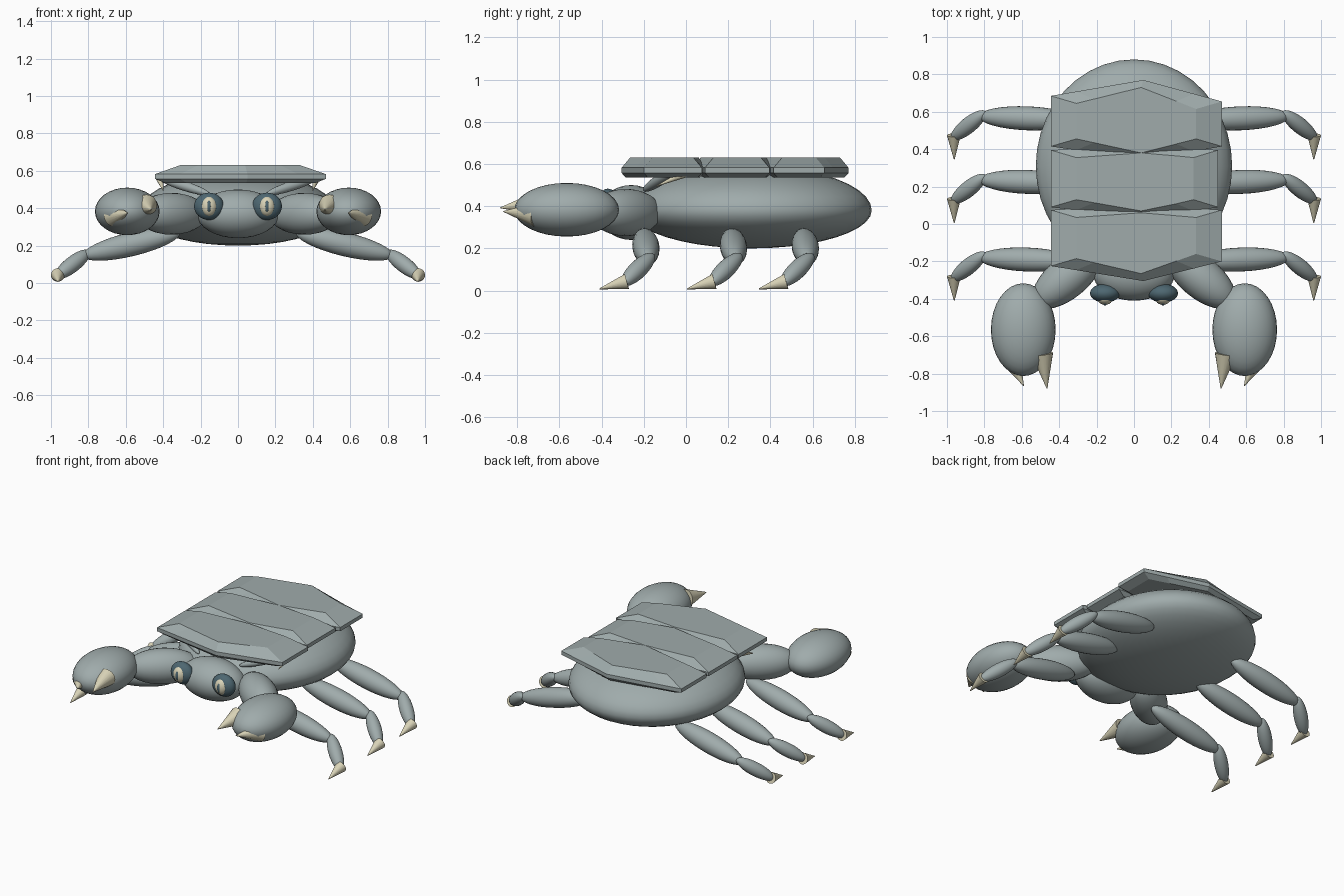
import bpy, bmesh, math
from mathutils import Vector, Matrix

if "Cube" in bpy.data.objects:
    bpy.data.objects.remove(bpy.data.objects["Cube"])


def material(name, rgb):
    m = bpy.data.materials.new(name)
    m.diffuse_color = (*rgb, 1)
    m.use_nodes = True
    m.node_tree.nodes["Principled BSDF"].inputs["Base Color"].default_value = m.diffuse_color
    return m


GREY = material("shell_grey", (0.35, 0.41, 0.41))
CREAM = material("claw_cream", (0.70, 0.66, 0.48))
BLUE = material("eye_blue", (0.075, 0.135, 0.165))


def finish(name, bm, mat, smooth=True):
    bmesh.ops.recalc_face_normals(bm, faces=bm.faces)
    me = bpy.data.meshes.new(name)
    bm.to_mesh(me)
    bm.free()
    me.materials.append(mat)
    ob = bpy.data.objects.new(name, me)
    bpy.context.collection.objects.link(ob)
    if smooth:
        bpy.ops.object.select_all(action='DESELECT')
        ob.select_set(True)
        bpy.context.view_layer.objects.active = ob
        bpy.ops.object.shade_smooth_by_angle(angle=math.radians(40))
    return ob


def ellipsoid(name, center, radii, mat=GREY, segs=32):
    bm = bmesh.new()
    bmesh.ops.create_uvsphere(bm, u_segments=segs, v_segments=segs // 2, radius=1)
    bm.transform(Matrix.Translation(center) @ Matrix.Diagonal((*radii, 1)))
    return finish(name, bm, mat)


def limb(name, a, b, r, mat=GREY):
    """Ellipsoid stretched between two points."""
    a, b = Vector(a), Vector(b)
    bm = bmesh.new()
    bmesh.ops.create_uvsphere(bm, u_segments=24, v_segments=16, radius=1)
    rot = (b - a).to_track_quat('Z', 'Y').to_matrix().to_4x4()
    bm.transform(Matrix.Translation((a + b) / 2) @ rot
                 @ Matrix.Diagonal((r, r, (b - a).length / 2, 1)))
    return finish(name, bm, mat)


def spike(name, base, tip, r, mat=CREAM):
    base, tip = Vector(base), Vector(tip)
    bm = bmesh.new()
    bmesh.ops.create_cone(bm, cap_ends=True, segments=20, radius1=r, radius2=0.002,
                          depth=(tip - base).length)
    rot = (tip - base).to_track_quat('Z', 'Y').to_matrix().to_4x4()
    bm.transform(Matrix.Translation((base + tip) / 2) @ rot)
    return finish(name, bm, mat)


def plate(name, left, right, front, rear):
    """Bevelled slab: front and rear are y at the left corner, ridge and right corner."""
    outline = []
    for ys, order in ((front, 1), (rear, -1)):
        l, m, r = ys
        row = [(left, l), (-0.31, l + (m - l) * 0.27), (0.05, m),
               (0.32, r + (m - r) * 0.36), (right, r)]
        outline += row[::order]
    mid_y = (front[0] + rear[0]) / 2
    bm = bmesh.new()
    rings = []
    # underside, widest rim low, widest rim high, top
    for z, sx, inset in ((0.535, 0.88, 0.02), (0.557, 1, 0), (0.582, 1, 0), (0.63, 0.70, 0.04)):
        rings.append([bm.verts.new((0.01 + (x - 0.01) * sx,
                                    y + (inset if y < mid_y else -inset), z))
                      for x, y in outline])
    n = len(outline)
    for lo, hi in zip(rings, rings[1:]):
        for i in range(n):
            bm.faces.new((lo[i], lo[(i + 1) % n], hi[(i + 1) % n], hi[i]))
    bm.faces.new(rings[0])
    bm.faces.new(rings[-1])
    return finish(name, bm, GREY, smooth=False)


# Body: rounder above than below
body = ellipsoid("body", (0, 0.31, 0.38), (0.525, 0.57, 0.18), segs=40)
for v in body.data.vertices:
    if v.co.z > 0.38:
        v.co.z = 0.38 + (v.co.z - 0.38) * 1.17
ellipsoid("head", (0, -0.26, 0.37), (0.22, 0.15, 0.13))

# Back plates
plate("front_plate", -0.445, 0.47, (-0.225, -0.305, -0.20), (0.075, 0.10, 0.075))
plate("middle_plate", -0.445, 0.45, (0.09, 0.03, 0.09), (0.395, 0.42, 0.395))
plate("rear_plate", -0.445, 0.47, (0.415, 0.34, 0.415), (0.685, 0.77, 0.655))

for s, side in ((1, "right"), (-1, "left")):
    # Eyes
    ellipsoid(f"eye_{side}", (s * 0.155, -0.37, 0.41), (0.08, 0.05, 0.073), BLUE)
    ellipsoid(f"iris_{side}", (s * 0.155, -0.396, 0.41), (0.043, 0.036, 0.053), CREAM, 24)
    ellipsoid(f"pupil_{side}", (s * 0.155, -0.42, 0.41), (0.013, 0.016, 0.033), BLUE, 16)

    # Claw arm, claw and its two pincers
    limb(f"arm_{side}", (s * 0.18, -0.14, 0.37), (s * 0.53, -0.43, 0.37), 0.112)
    ellipsoid(f"claw_{side}", (s * 0.592, -0.565, 0.383), (0.173, 0.248, 0.127))
    spike(f"inner_pincer_{side}", (s * 0.49, -0.695, 0.415), (s * 0.465, -0.88, 0.392), 0.058)
    spike(f"outer_pincer_{side}", (s * 0.665, -0.71, 0.36), (s * 0.59, -0.865, 0.375), 0.058)

    # Small folded limbs under the front plate
    limb(f"small_limb_{side}", (s * 0.15, -0.20, 0.475), (s * 0.43, -0.06, 0.565), 0.026)
    spike(f"small_spike_{side}", (s * 0.42, 0.02, 0.565), (s * 0.40, -0.14, 0.495), 0.022)

    # Three walking legs
    for pos, dy in (("rear", 0), ("middle", -0.34), ("front", -0.755)):
        limb(f"{pos}_upper_leg_{side}", (s * 0.31, 0.555 + dy, 0.27),
             (s * 0.83, 0.575 + dy, 0.145), 0.064)
        limb(f"{pos}_lower_leg_{side}", (s * 0.795, 0.60 + dy, 0.17),
             (s * 0.975, 0.455 + dy, 0.03), 0.043)
        spike(f"{pos}_foot_{side}", (s * 0.963, 0.475 + dy, 0.043),
              (s * 0.961, 0.345 + dy, 0.008), 0.037)
